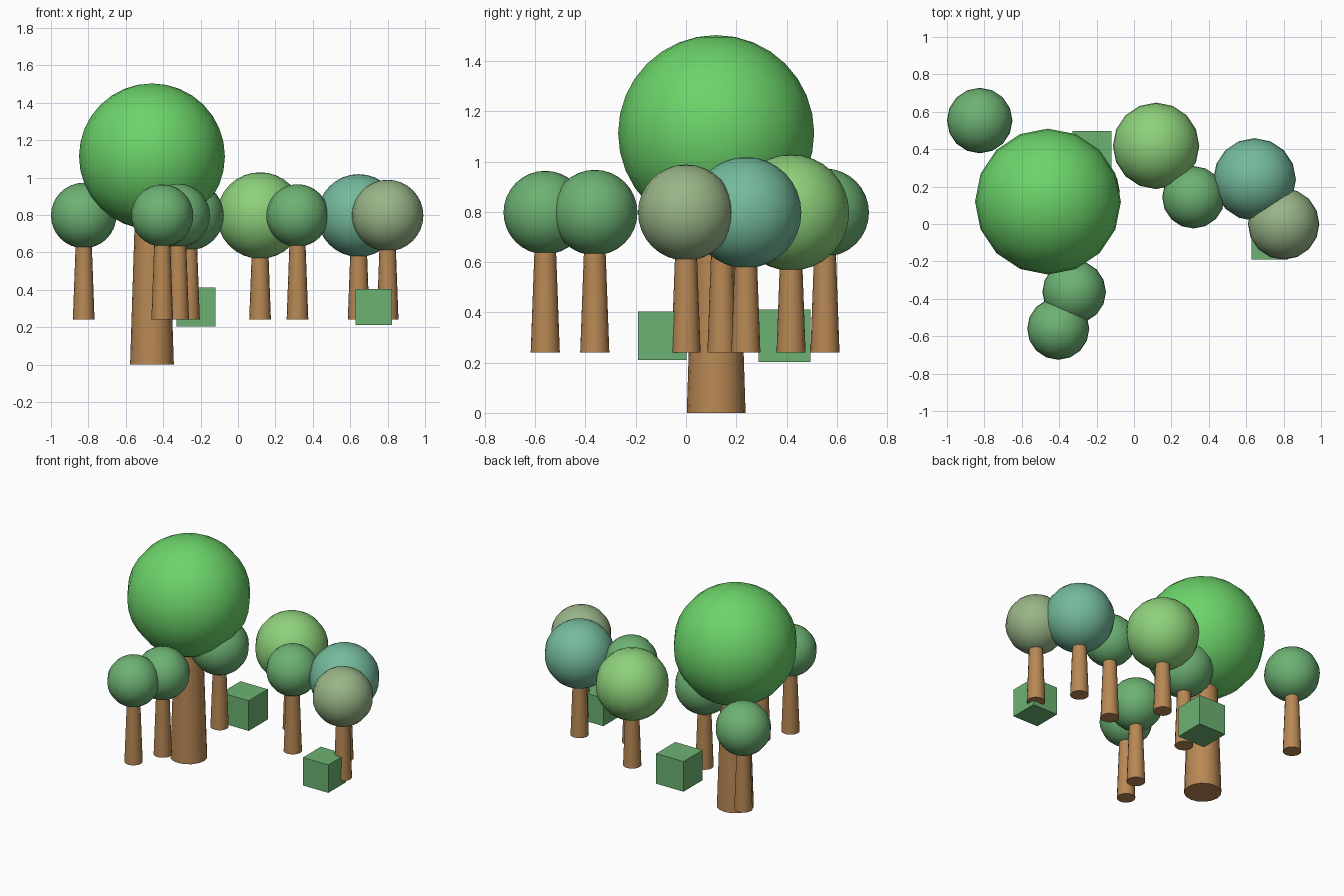
import bpy
import math

cube = bpy.data.objects.get("Cube")
if cube:
    bpy.data.objects.remove(cube, do_unlink=True)


def material(name, rgb):
    """Flat material from 8-bit sRGB."""
    lin = [((c / 255 + 0.055) / 1.055) ** 2.4 for c in rgb] + [1.0]
    m = bpy.data.materials.new(name)
    m.use_nodes = True
    m.diffuse_color = lin
    bsdf = next(n for n in m.node_tree.nodes if n.type == 'BSDF_PRINCIPLED')
    bsdf.inputs["Base Color"].default_value = lin
    bsdf.inputs["Roughness"].default_value = 0.9
    return m


bark = material("bark_brown", (184, 136, 84))
bright = material("bright_green", (108, 212, 106))
leaf = material("leaf_green", (109, 178, 115))
lime = material("lime_green", (142, 209, 123))
teal = material("teal_green", (116, 186, 156))
sage = material("sage_green", (153, 181, 135))


def finish(name, mat, smooth=True):
    obj = bpy.context.object
    obj.name = name
    obj.data.name = name
    obj.data.materials.append(mat)
    if smooth:
        bpy.ops.object.shade_smooth_by_angle(angle=math.radians(40))
    return obj


def tree(name, x, y, r, z, mat, base=0.24, r_base=0.058, r_top=0.041, top=0.70):
    """Tapered trunk with a ball of leaves."""
    bpy.ops.mesh.primitive_cone_add(vertices=16, radius1=r_base, radius2=r_top,
                                    depth=top - base,
                                    location=(x, y, (top + base) / 2))
    finish(name + "_trunk", bark)
    bpy.ops.mesh.primitive_uv_sphere_add(segments=16, ring_count=16, radius=r,
                                         location=(x, y, z))
    finish(name + "_canopy", mat)


# Large central tree standing on the ground
tree("large_tree", -0.46, 0.12, 0.39, 1.113, bright,
     base=0.0, r_base=0.117, r_top=0.09, top=0.84)

# Smaller trees: name, x, y, canopy radius, canopy height, colour
for spec in [
    ("back_right_tree", -0.825, 0.553, 0.175, 0.797, leaf),
    ("sheltered_tree", -0.262, 0.173, 0.186, 0.797, leaf),
    ("front_inner_tree", -0.32, -0.363, 0.17, 0.797, leaf),
    ("front_outer_tree", -0.405, -0.56, 0.166, 0.797, leaf),
    ("lime_tree", 0.118, 0.418, 0.231, 0.797, lime),
    ("middle_tree", 0.318, 0.143, 0.167, 0.797, leaf),
    ("teal_tree", 0.645, 0.238, 0.221, 0.797, teal),
    ("sage_tree", 0.80, 0.0, 0.191, 0.797, sage),
]:
    tree(*spec)

# Cube-shaped bushes
for name, x, y, size in [("back_bush", -0.224, 0.392, 0.208),
                         ("left_bush", 0.726, -0.094, 0.193)]:
    bpy.ops.mesh.primitive_cube_add(size=size, location=(x, y, 0.307))
    finish(name, leaf, smooth=False)
